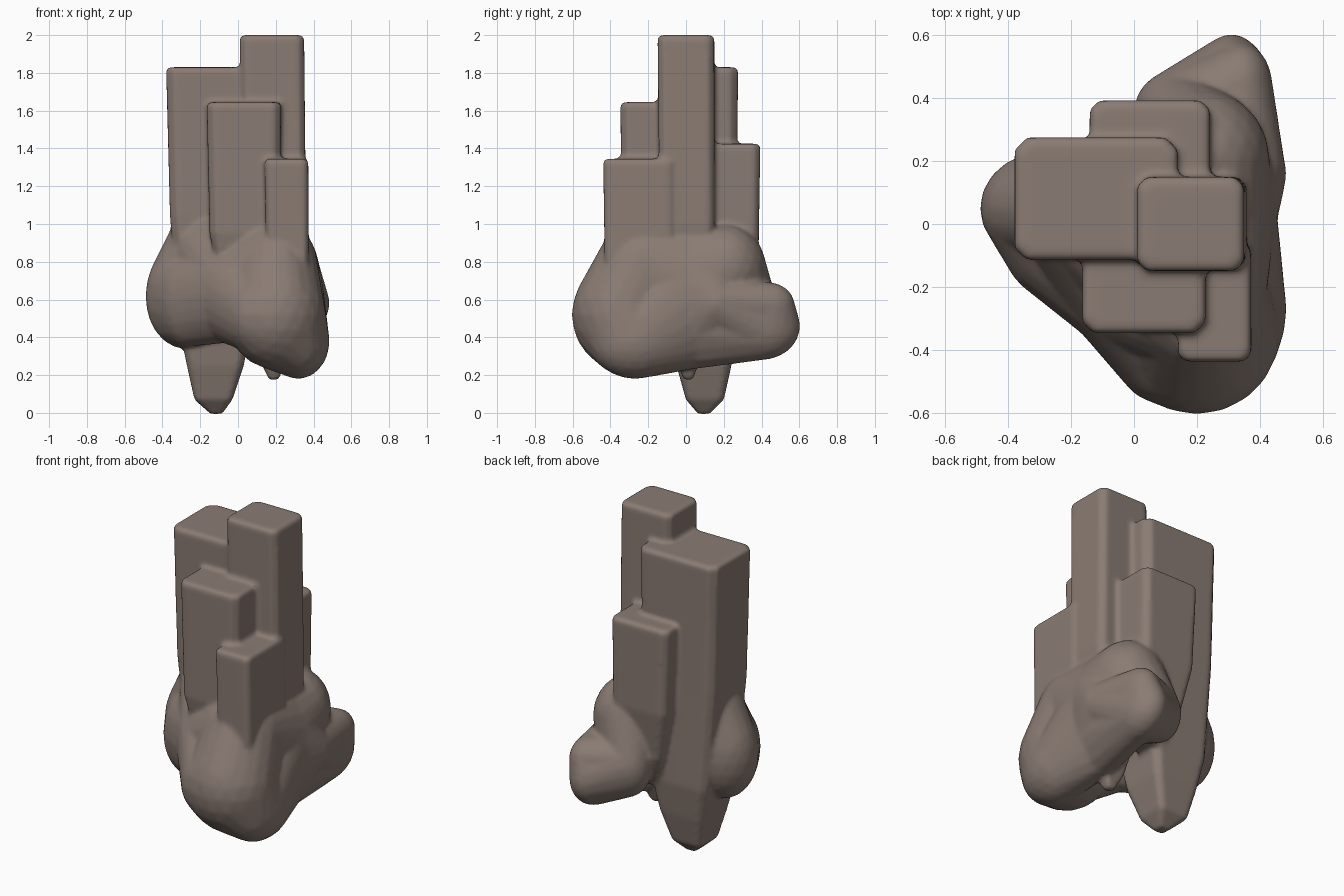
import bpy, bmesh, math
from mathutils import Matrix

if "Cube" in bpy.data.objects:
    bpy.data.objects.remove(bpy.data.objects["Cube"])

stone = bpy.data.materials.new("brown_stone")
stone.diffuse_color = (0.255, 0.2, 0.173, 1)
stone.use_nodes = True
stone.node_tree.nodes["Principled BSDF"].inputs["Base Color"].default_value = stone.diffuse_color

# All shells are gathered here and fused into one carved stone
stone_bm = bmesh.new()


def gather(bm):
    bmesh.ops.recalc_face_normals(bm, faces=bm.faces)
    tmp = bpy.data.meshes.new("shell")
    bm.to_mesh(tmp)
    bm.free()
    stone_bm.from_mesh(tmp)
    bpy.data.meshes.remove(tmp)


def pillar(rings):
    """Loft of chamfered rectangles: (z, x0, x1, y0, y1), top first."""
    z, x0, x1, y0, y1 = rings[0]
    b = 0.015
    rings = [(z, x0 + b, x1 - b, y0 + b, y1 - b), (z - b, x0, x1, y0, y1)] + rings[1:]
    bm = bmesh.new()
    loops = []
    for z, x0, x1, y0, y1 in rings:
        c = 0.1 * min(x1 - x0, y1 - y0)
        pts = [(x0 + c, y0), (x1 - c, y0), (x1, y0 + c), (x1, y1 - c),
               (x1 - c, y1), (x0 + c, y1), (x0, y1 - c), (x0, y0 + c)]
        loops.append([bm.verts.new((x, y, z)) for x, y in pts])
    for a, d in zip(loops, loops[1:]):
        for i in range(8):
            j = (i + 1) % 8
            bm.faces.new((a[i], a[j], d[j], d[i]))
    bm.faces.new(loops[0])
    bm.faces.new(loops[-1])
    gather(bm)


# Tall pillar
pillar([(2.0, 0.01, 0.35, -0.15, 0.15), (1.0, 0.02, 0.36, -0.14, 0.15),
        (0.5, 0.07, 0.32, -0.1, 0.12), (0.27, 0.12, 0.25, -0.05, 0.07),
        (0.175, 0.165, 0.215, -0.01, 0.035)])
# Left pillar, running down to the lowest point
pillar([(1.83, -0.38, 0.14, -0.115, 0.275), (1.05, -0.36, 0.13, -0.11, 0.27),
        (0.45, -0.31, 0.07, -0.08, 0.27), (0.25, -0.27, 0.03, -0.05, 0.24),
        (0.07, -0.23, -0.03, 0.0, 0.2), (-0.005, -0.145, -0.085, 0.065, 0.125)])
# Front pillar
pillar([(1.645, -0.165, 0.228, -0.347, 0.0), (0.95, -0.15, 0.22, -0.34, 0.0),
        (0.6, -0.08, 0.15, -0.28, 0.0)])
# Short front pillar
pillar([(1.345, 0.14, 0.372, -0.438, -0.06), (0.8, 0.15, 0.375, -0.43, -0.06),
        (0.55, 0.18, 0.34, -0.38, -0.1)])
# Back pillar
pillar([(1.425, -0.142, 0.242, 0.1, 0.393), (0.9, -0.12, 0.24, 0.1, 0.385),
        (0.6, -0.06, 0.2, 0.1, 0.34), (0.4, 0.0, 0.12, 0.12, 0.26)])

# Curved rock mass: ellipsoid lobes (centre, radii) bridged by hulls
lobes = {
    "left": ((-0.285, 0.05, 0.62), (0.205, 0.18, 0.28)),
    "left_front": ((-0.27, -0.08, 0.59), (0.14, 0.15, 0.24)),
    "left_top": ((-0.24, 0.04, 0.86), (0.135, 0.16, 0.22)),
    "mid": ((-0.06, -0.2, 0.63), (0.17, 0.19, 0.26)),
    "front": ((0.2, -0.34, 0.52), (0.265, 0.265, 0.29)),
    "front_left": ((0.07, -0.4, 0.52), (0.13, 0.165, 0.2)),
    "front_low": ((0.32, -0.27, 0.38), (0.165, 0.24, 0.2)),
    "front_top": ((0.2, -0.22, 0.79), (0.22, 0.25, 0.23)),
    "right": ((0.27, 0.03, 0.6), (0.185, 0.2, 0.37)),
    "right_bump": ((0.35, 0.16, 0.58), (0.135, 0.14, 0.14)),
    "back_top": ((0.22, 0.21, 0.76), (0.21, 0.215, 0.24)),
    "back": ((0.31, 0.4, 0.46), (0.13, 0.205, 0.18)),
    "back_knob": ((0.34, 0.44, 0.57), (0.1, 0.135, 0.12)),
    "back_inner": ((0.14, 0.36, 0.53), (0.14, 0.13, 0.18)),
}
bridges = [("left", "left_top"), ("left", "left_front"), ("left_front", "mid"), ("left_top", "mid"),
           ("mid", "front_left"), ("front_left", "front"), ("mid", "front_top"),
           ("front", "front_low"), ("front", "front_top"), ("front_low", "right"),
           ("front_top", "right"), ("right", "right_bump"), ("right_bump", "back"),
           ("right", "back_top"), ("right", "back"), ("back", "back_knob"),
           ("right_bump", "back_knob"), ("back_inner", "back"), ("back_inner", "back_knob"),
           ("back_inner", "back_top"), ("left_top", "front_top")]
for pair in bridges:
    hull = bmesh.new()
    for key in pair:
        c, r = lobes[key]
        m = Matrix.Translation(c) @ Matrix.Diagonal((*r, 1))
        part = bmesh.new()
        bmesh.ops.create_icosphere(part, subdivisions=3, radius=1, matrix=m)
        for v in part.verts:
            hull.verts.new(v.co)
        part.free()
    res = bmesh.ops.convex_hull(hull, input=hull.verts)
    inner = [e for e in res["geom_interior"] if isinstance(e, bmesh.types.BMVert)]
    bmesh.ops.delete(hull, geom=inner, context='VERTS')
    gather(hull)

# Fuse and soften the joins
me = bpy.data.meshes.new("pillared_rock")
stone_bm.to_mesh(me)
stone_bm.free()
me.materials.append(stone)
ob = bpy.data.objects.new("pillared_rock", me)
bpy.context.collection.objects.link(ob)
mod = ob.modifiers.new("merge", 'REMESH')
mod.mode = 'VOXEL'
mod.voxel_size = 0.013
mod.use_smooth_shade = True
mod = ob.modifiers.new("soften", 'SMOOTH')
mod.factor = 0.5
mod.iterations = 5
